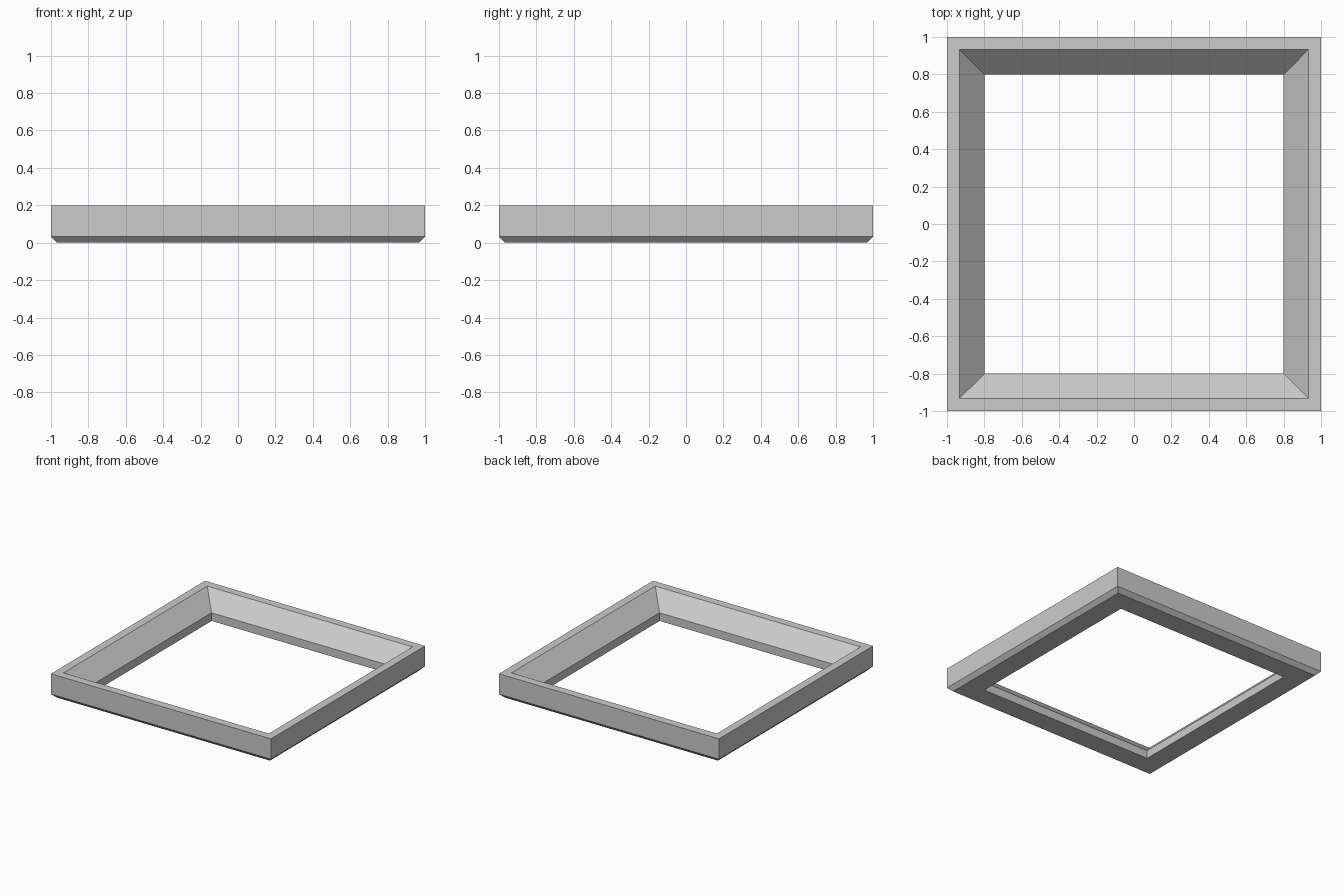
import bpy, bmesh

cube = bpy.data.objects.get("Cube")
if cube:
    bpy.data.objects.remove(cube, do_unlink=True)

# Plain grey material
GREY = (0.6, 0.6, 0.6, 1.0)
mat = bpy.data.materials.new("light_grey")
mat.use_nodes = True
mat.diffuse_color = GREY
mat.node_tree.nodes["Principled BSDF"].inputs["Base Color"].default_value = GREY

# Frame cross-section as (half width, height)
profile = [(1, 0.2), (0.933, 0.2), (0.8, 0.067),
           (0.8, 0), (0.967, 0), (1, 0.033)]
corners = [(1, 1), (-1, 1), (-1, -1), (1, -1)]

# Sweep the section around the four mitred corners
bm = bmesh.new()
rings = [[bm.verts.new((sx * r, sy * r, z)) for r, z in profile]
         for sx, sy in corners]
for i, ring in enumerate(rings):
    following = rings[(i + 1) % len(rings)]
    for j in range(len(profile)):
        k = (j + 1) % len(profile)
        bm.faces.new((ring[j], ring[k], following[k], following[j]))
bmesh.ops.recalc_face_normals(bm, faces=bm.faces)

mesh = bpy.data.meshes.new("square_frame")
bm.to_mesh(mesh)
bm.free()
mesh.materials.append(mat)
frame = bpy.data.objects.new("square_frame", mesh)
bpy.context.collection.objects.link(frame)
